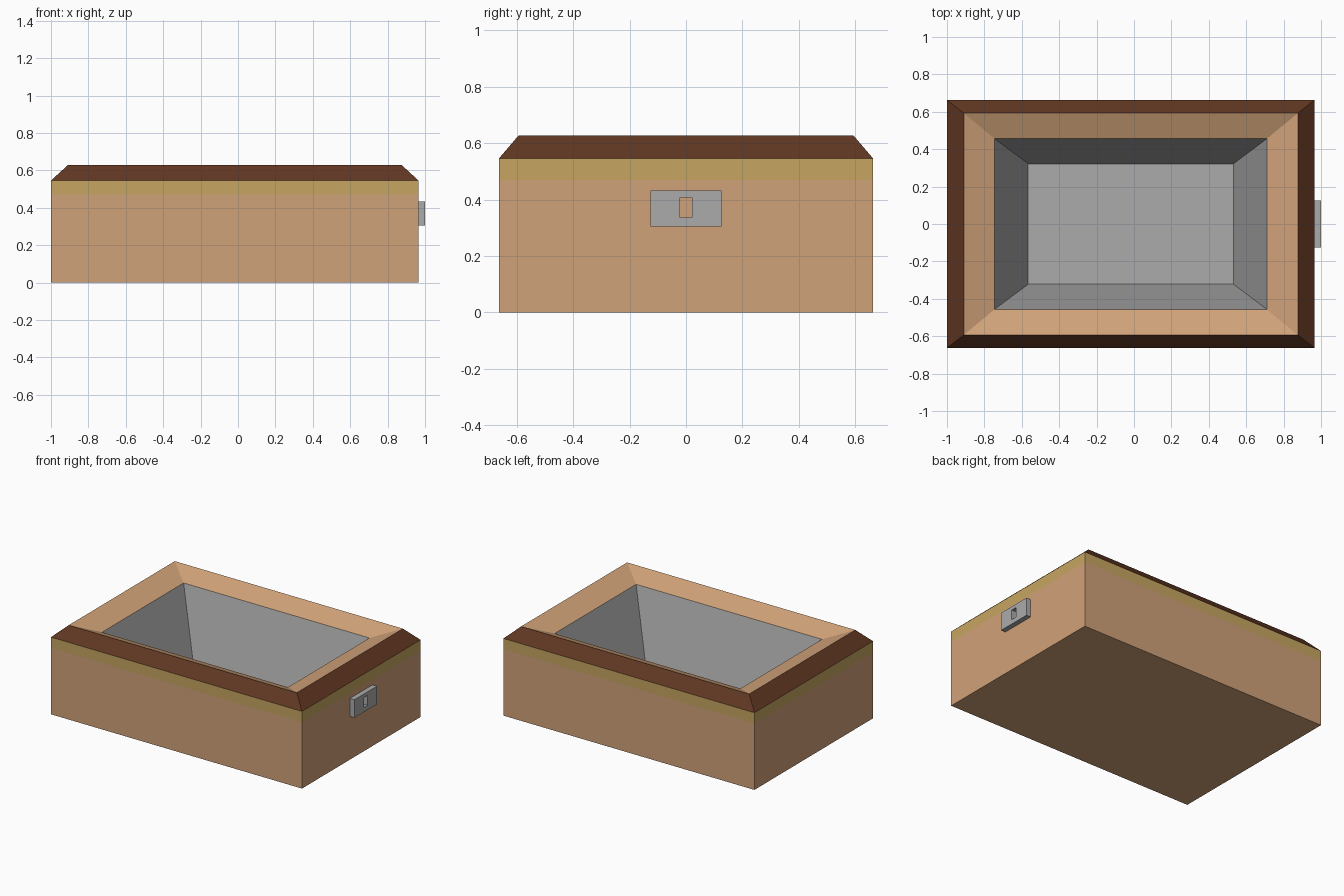
import bpy

if "Cube" in bpy.data.objects:
    bpy.data.objects.remove(bpy.data.objects["Cube"])

TAN = (0.63, 0.36, 0.19, 1)
OLIVE = (0.565, 0.38, 0.12, 1)
BROWN = (0.12, 0.038, 0.016, 1)
GREY = (0.41, 0.41, 0.41, 1)


def flat_rect(x0, x1, y, z):
    """Horizontal rectangle, counter-clockwise from above."""
    return [(x0, -y, z), (x1, -y, z), (x1, y, z), (x0, y, z)]


def side_rect(x, y, z0, z1):
    """Upright rectangle facing +x, counter-clockwise from the right."""
    return [(x, -y, z0), (x, y, z0), (x, y, z1), (x, -y, z1)]


def loft(name, loops, color, cap_start=False, cap_end=False):
    """Join a chain of rectangles with quads, optionally capping the ends."""
    verts = [v for loop in loops for v in loop]
    faces = []
    for k in range(len(loops) - 1):
        a, b = 4 * k, 4 * k + 4
        for i in range(4):
            j = (i + 1) % 4
            faces.append((a + i, a + j, b + j, b + i))
    if cap_start:
        faces.append((3, 2, 1, 0))
    if cap_end:
        n = 4 * (len(loops) - 1)
        faces.append((n, n + 1, n + 2, n + 3))
    mesh = bpy.data.meshes.new(name)
    mesh.from_pydata(verts, [], faces)
    obj = bpy.data.objects.new(name, mesh)
    bpy.context.collection.objects.link(obj)
    mat = bpy.data.materials.new(name + "_colour")
    mat.diffuse_color = color
    mat.use_nodes = True
    mat.node_tree.nodes["Principled BSDF"].inputs["Base Color"].default_value = mat.diffuse_color
    mesh.materials.append(mat)
    return obj


# Cross-section rectangles from the base, over the rim, down to the inside floor
base = flat_rect(-1, 0.965, 0.663, 0)
band_low = flat_rect(-1, 0.965, 0.663, 0.47)
band_top = flat_rect(-1, 0.965, 0.663, 0.546)
rim_edge = flat_rect(-0.91, 0.876, 0.593, 0.628)
opening = flat_rect(-0.745, 0.71, 0.456, 0.57)
floor = flat_rect(-0.566, 0.532, 0.322, 0.03)

# Box shell and trim
loft("box_body", [base, band_low], TAN, cap_start=True)
loft("trim_band", [band_low, band_top], OLIVE)
loft("rim_bevel", [band_top, rim_edge], BROWN)
loft("inner_lip", [rim_edge, opening], TAN)

# Grey inside liner
loft("inner_tray", [opening, floor], GREY, cap_end=True)

# Lock plate with a keyhole through to the box wall
loft("lock_plate", [side_rect(0.965, 0.126, 0.305, 0.433),
                    side_rect(1.0, 0.126, 0.305, 0.433),
                    side_rect(1.0, 0.021, 0.337, 0.408),
                    side_rect(0.965, 0.021, 0.337, 0.408)], GREY)
